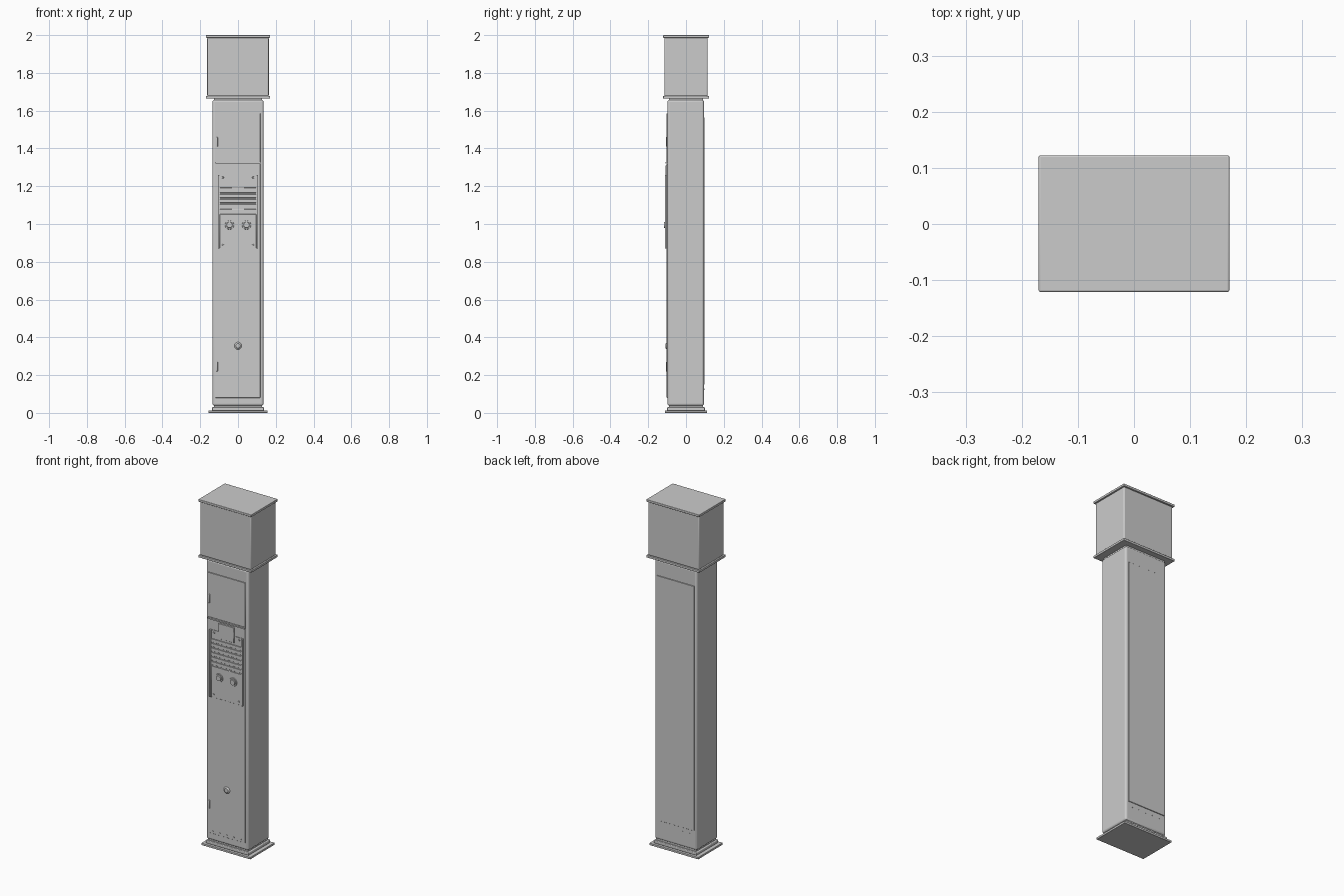
import bpy, bmesh, math
from mathutils import Matrix

if "Cube" in bpy.data.objects:
    bpy.data.objects.remove(bpy.data.objects["Cube"])

grey = bpy.data.materials.new("painted grey metal")
grey.diffuse_color = (0.6, 0.6, 0.6, 1)
grey.use_nodes = True
grey.node_tree.nodes["Principled BSDF"].inputs["Base Color"].default_value = grey.diffuse_color


def finish(name, bm, bevel=0, segs=3):
    mesh = bpy.data.meshes.new(name)
    bm.to_mesh(mesh)
    bm.free()
    ob = bpy.data.objects.new(name, mesh)
    bpy.context.collection.objects.link(ob)
    mesh.materials.append(grey)
    if bevel:
        m = ob.modifiers.new("rounded edges", 'BEVEL')
        m.width, m.segments, m.limit_method = bevel, segs, 'ANGLE'
    bpy.context.view_layer.objects.active = ob
    ob.select_set(True)
    bpy.ops.object.shade_smooth_by_angle(angle=math.radians(35))
    ob.select_set(False)
    return ob


def box(name, x0, x1, y0, y1, z0, z1, bevel=0, segs=3):
    bm = bmesh.new()
    bmesh.ops.create_cube(bm, size=1)
    bmesh.ops.scale(bm, vec=(x1 - x0, y1 - y0, z1 - z0), verts=bm.verts)
    bmesh.ops.translate(bm, vec=((x0 + x1) / 2, (y0 + y1) / 2, (z0 + z1) / 2), verts=bm.verts)
    return finish(name, bm, bevel, segs)


def disc(name, x, z, r, y0, y1, r_front=None, sides=24):
    # short cylinder pointing to the front (-y)
    bm = bmesh.new()
    bmesh.ops.create_cone(bm, cap_ends=True, segments=sides, radius1=r,
                          radius2=r if r_front is None else r_front, depth=y0 - y1,
                          matrix=Matrix.Translation((x, (y0 + y1) / 2, z)) @ Matrix.Rotation(math.pi / 2, 4, 'X'))
    return finish(name, bm)


# base
box("base_plate", -0.157, 0.157, -0.112, 0.112, 0, 0.012, 0.002)
box("base_plinth", -0.138, 0.138, -0.1, 0.1, 0.012, 0.03, 0.004)
box("base_neck", -0.128, 0.128, -0.09, 0.09, 0.03, 0.045)

# column and head
box("column", -0.135, 0.135, -0.098, 0.095, 0.038, 1.657, 0.011, 4)
box("head_neck", -0.128, 0.128, -0.09, 0.09, 1.65, 1.67)
box("head_bottom_plate", -0.17, 0.17, -0.121, 0.122, 1.664, 1.678, 0.003)
box("head_box", -0.163, 0.163, -0.115, 0.115, 1.676, 1.988, 0.007)
box("head_top_plate", -0.17, 0.17, -0.121, 0.122, 1.986, 2.0, 0.003)

# front doors and rear panel
box("front_lower_door", -0.12, 0.118, -0.102, -0.095, 0.08, 1.318, 0.001, 1)
box("front_upper_door", -0.12, 0.118, -0.102, -0.095, 1.328, 1.585, 0.001, 1)
box("door_ledge", -0.12, 0.118, -0.109, -0.097, 1.319, 1.327)
box("rear_panel", -0.12, 0.118, 0.09, 0.099, 0.15, 1.565, 0.001, 1)

# hinges
for i, z in enumerate((0.245, 1.435)):
    box(f"hinge_{i}", -0.114, -0.107, -0.107, -0.1, z - 0.025, z + 0.025, 0.002, 2)

# intercom panel with raised side rails
box("intercom_back_plate", -0.107, 0.105, -0.105, -0.1, 0.87, 1.26)
for s, side in ((-1, "left"), (1, "right")):
    xc = s * 0.102
    box(f"intercom_rail_{side}", xc - 0.005, xc + 0.005, -0.111, -0.1, 0.87, 1.26, 0.001, 1)
    # buttons with collars
    disc(f"button_collar_{side}", s * 0.045, 0.995, 0.025, -0.104, -0.111, 0.023)
    disc(f"button_cap_{side}", s * 0.045, 0.995, 0.017, -0.11, -0.117, 0.015)
    for z in (0.89, 1.246):
        disc(f"panel_screw_{side}", s * 0.08, z, 0.006, -0.104, -0.11, 0.004, 12)
box("button_plate", -0.097, 0.097, -0.107, -0.1, 0.872, 1.052, 0.001, 1)

# louvre slats
for i in range(6):
    z = 1.06 + i * 0.0262
    box(f"louvre_slat_{i}", -0.096, 0.096, -0.109, -0.103, z, z + 0.019, 0.001, 1)

# plate over the top of the louvre
box("upper_tab", -0.05, 0.05, -0.109, -0.1, 1.222, 1.31, 0.001, 1)

# lock cover and fixing screws
disc("lock_cover", 0, 0.355, 0.022, -0.1, -0.108, 0.012)
for x in (-0.09, -0.045, 0, 0.045, 0.09):
    disc("bottom_screw", x, 0.095, 0.004, -0.1, -0.104, 0.003, 10)
    disc("rear_screw", x, 0.125, 0.004, 0.097, 0.092, 0.003, 10)
